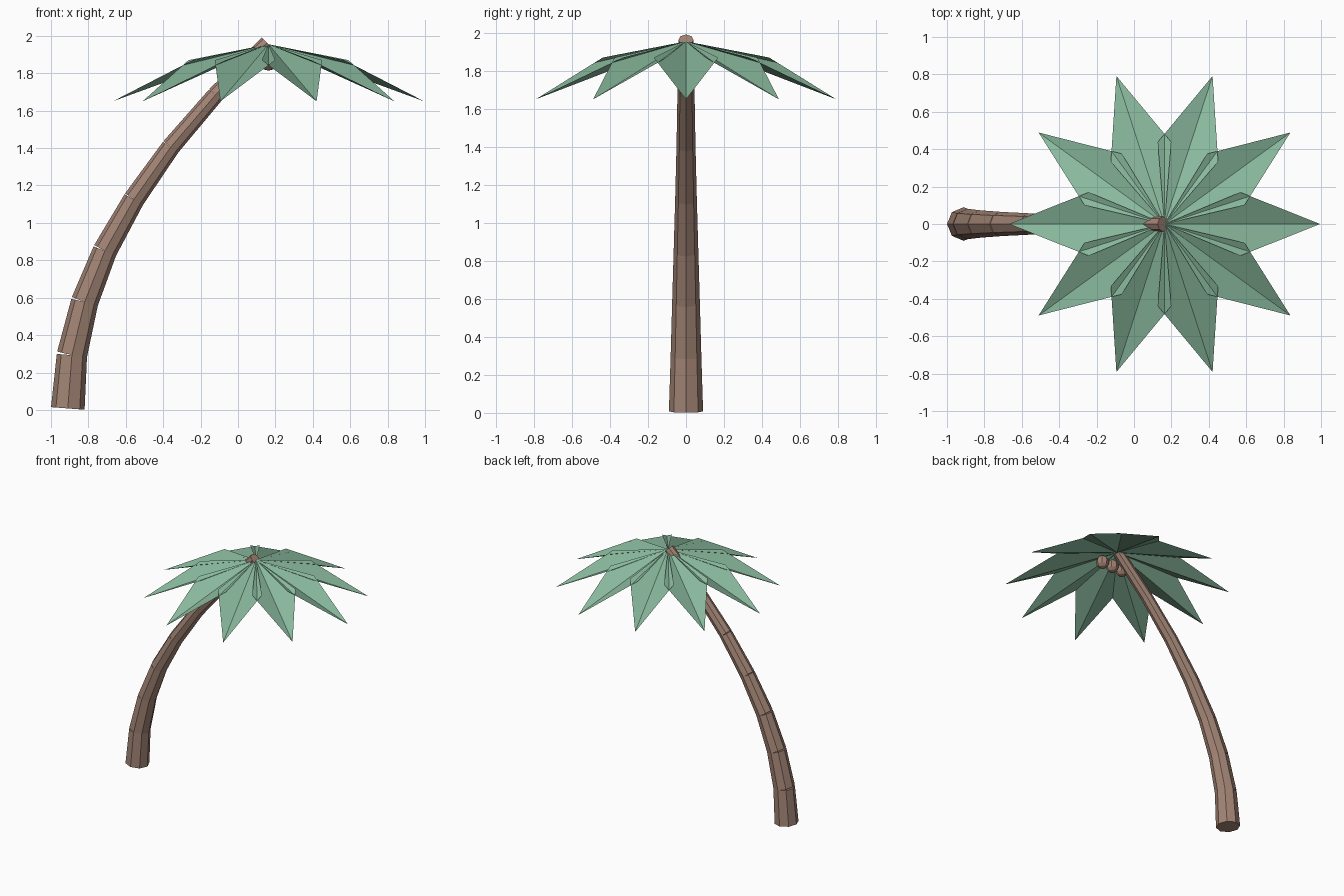
import bpy, bmesh, math
from mathutils import Vector, Matrix

if "Cube" in bpy.data.objects:
    bpy.data.objects.remove(bpy.data.objects["Cube"])


def material(name, rgb):
    m = bpy.data.materials.new(name)
    m.diffuse_color = (*rgb, 1)
    m.use_nodes = True
    m.node_tree.nodes["Principled BSDF"].inputs["Base Color"].default_value = m.diffuse_color
    return m


BARK = material("brown bark", (0.36, 0.23, 0.175))
LEAF = material("palm green", (0.25, 0.48, 0.335))
CROWN = Vector((0.163, 0, 1.955))


def add_object(name, bm, mat):
    me = bpy.data.meshes.new(name)
    bm.to_mesh(me)
    bm.free()
    me.materials.append(mat)
    ob = bpy.data.objects.new(name, me)
    bpy.context.collection.objects.link(ob)
    return ob


# Trunk: tapered eight-sided segments, each square to its own axis
# so narrow wedges open on the outside of the bend
joints = [(-0.91, 0.008, 0.09), (-0.888, 0.293, 0.081), (-0.82, 0.577, 0.073),
          (-0.712, 0.85, 0.065), (-0.557, 1.125, 0.057), (-0.36, 1.405, 0.05),
          (-0.12, 1.685, 0.045), (0.155, 1.963, 0.04)]
for i, ((x0, z0, r0), (x1, z1, r1)) in enumerate(zip(joints, joints[1:])):
    a, b = Vector((x0, 0, z0)), Vector((x1, 0, z1))
    tilt = Matrix.Rotation(math.atan2(x1 - x0, z1 - z0), 4, 'Y')
    bm = bmesh.new()
    bmesh.ops.create_cone(bm, cap_ends=True, segments=8, radius1=r0, radius2=r1,
                          depth=(b - a).length,
                          matrix=Matrix.Translation((a + b) / 2) @ tilt)
    add_object(f"trunk_segment_{i + 1}", bm, BARK)

# Fronds: two triangles folded into a valley along a drooping midrib
for i in range(10):
    bm = bmesh.new()
    root, tip, left, right = [bm.verts.new(p) for p in (
        (0, 0, 0), (0.832, 0, -0.305), (0.405, 0.17, -0.085), (0.405, -0.17, -0.085))]
    bm.faces.new((root, tip, left))
    bm.faces.new((root, right, tip))
    bm.transform(Matrix.Translation(CROWN) @ Matrix.Rotation(math.radians(36 * i), 4, 'Z'))
    add_object(f"frond_{i + 1}", bm, LEAF)

# Coconuts: a row of three under the crown
for i, dx in enumerate((-0.093, 0, 0.093)):
    bm = bmesh.new()
    bmesh.ops.create_uvsphere(bm, u_segments=8, v_segments=6, radius=0.05,
                              matrix=Matrix.Translation((CROWN.x + dx, -0.057, 1.864)))
    add_object(f"coconut_{i + 1}", bm, BARK)
